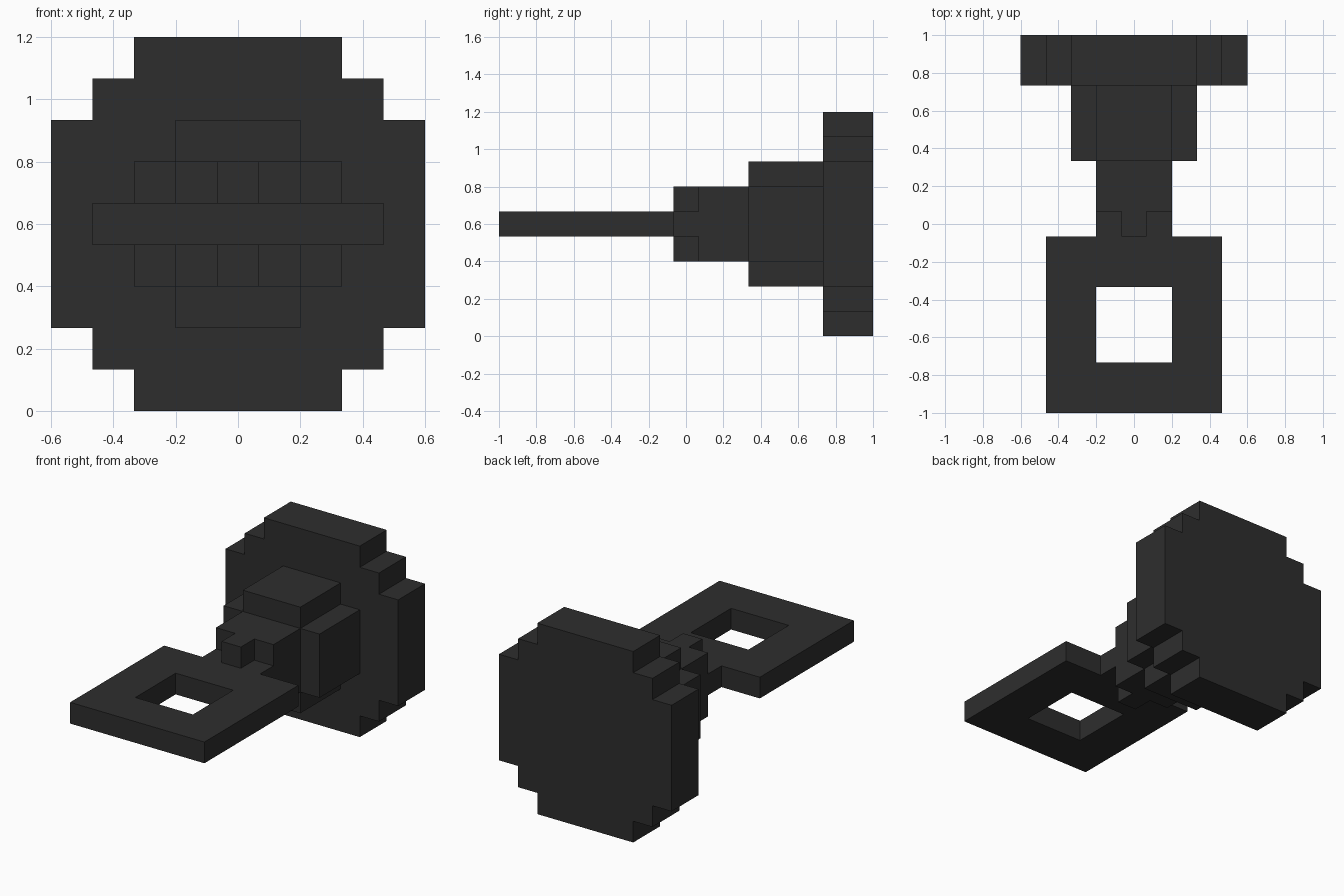
import bpy
import bmesh

if "Cube" in bpy.data.objects:
    bpy.data.objects.remove(bpy.data.objects["Cube"])

U = 2 / 15  # size of one block

charcoal = bpy.data.materials.new("charcoal")
charcoal.use_nodes = True
COLOUR = (0.027, 0.027, 0.027, 1)
charcoal.diffuse_color = COLOUR
charcoal.node_tree.nodes["Principled BSDF"].inputs["Base Color"].default_value = COLOUR


def mirrored_prism(name, outline, axis, start, end):
    """Extrude the +x half of an outline along y or z, then mirror it (block units)."""
    def place(a, b, depth):
        return (a * U, depth * U, b * U) if axis == "y" else (a * U, b * U, depth * U)

    bm = bmesh.new()
    face = bm.faces.new([bm.verts.new(place(a, b, start)) for a, b in outline])
    moved = bmesh.ops.extrude_face_region(bm, geom=[face], use_keep_orig=True)
    shift = (0, (end - start) * U, 0) if axis == "y" else (0, 0, (end - start) * U)
    verts = [v for v in moved["geom"] if isinstance(v, bmesh.types.BMVert)]
    bmesh.ops.translate(bm, verts=verts, vec=shift)
    bmesh.ops.recalc_face_normals(bm, faces=bm.faces)
    # Open the seam on the mirror plane
    seam = [f for f in bm.faces if all(abs(v.co.x) < 1e-6 for v in f.verts)]
    bmesh.ops.delete(bm, geom=seam, context="FACES")
    mesh = bpy.data.meshes.new(name)
    bm.to_mesh(mesh)
    bm.free()
    mesh.materials.append(charcoal)
    obj = bpy.data.objects.new(name, mesh)
    bpy.context.collection.objects.link(obj)
    obj.modifiers.new("Mirror", "MIRROR").use_clip = True
    return obj


def stepped(bottom, rows):
    """Half outline of stacked rows, each given as (half width, height)."""
    points, z = [(0, bottom)], bottom
    for half_width, height in rows:
        points += [(half_width, z), (half_width, z + height)]
        z += height
    return points + [(0, z)]


# Round stepped disc at the back
mirrored_prism("back_disc", stepped(0, [(2.5, 1), (3.5, 1), (4.5, 5), (3.5, 1), (2.5, 1)]),
               "y", 5.5, 7.5)

# Cross-shaped collar, then the square neck
mirrored_prism("collar", stepped(2, [(1.5, 1), (2.5, 3), (1.5, 1)]), "y", 2.5, 5.5)
mirrored_prism("neck", stepped(3, [(1.5, 3)]), "y", 0.5, 2.5)

# Small prongs clamping the ring above and below
for name, bottom in (("lower_prong", 3), ("upper_prong", 5)):
    mirrored_prism(name, stepped(bottom, [(0.5, 1)]), "y", -0.5, 0.5)

# Flat square ring with its tab reaching the neck
ring_half = [(0, -7.5), (3.5, -7.5), (3.5, -0.5), (1.5, -0.5), (1.5, 0.5), (0, 0.5),
             (0, -2.5), (1.5, -2.5), (1.5, -5.5), (0, -5.5)]
mirrored_prism("square_ring", ring_half, "z", 4, 5)
